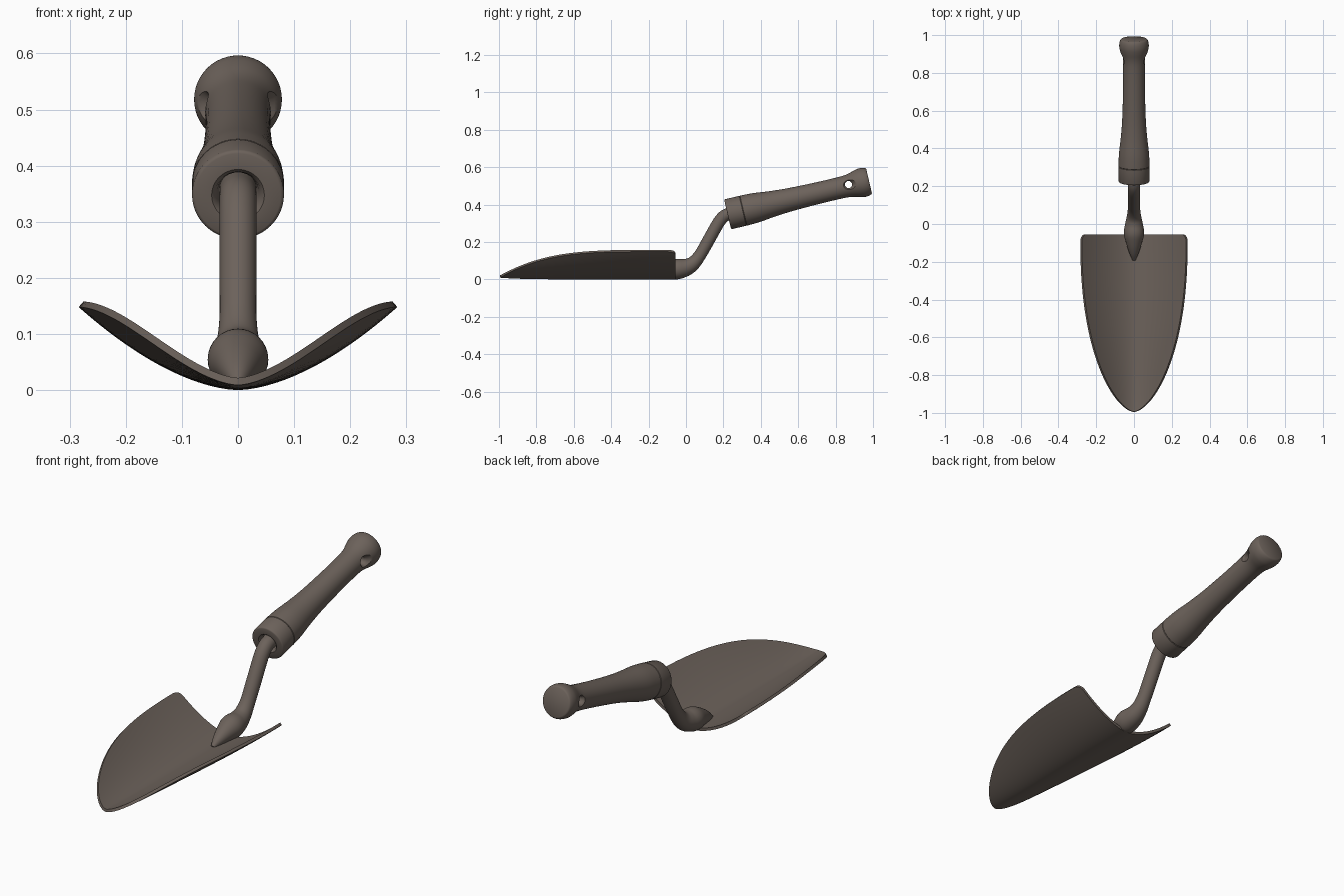
import bpy
import math
from mathutils import Matrix, Vector

if "Cube" in bpy.data.objects:
    bpy.data.objects.remove(bpy.data.objects["Cube"], do_unlink=True)

COLOUR = (0.15, 0.122, 0.104, 1.0)
metal = bpy.data.materials.new("warm grey brown")
metal.use_nodes = True
metal.diffuse_color = COLOUR
metal.node_tree.nodes["Principled BSDF"].inputs["Base Color"].default_value = COLOUR


def loft(name, rows, closed=True, caps=True):
    """Skin a list of equal-length point rows."""
    n = len(rows[0])
    verts = [p for row in rows for p in row]
    faces = []
    for r in range(len(rows) - 1):
        for i in range(n if closed else n - 1):
            j = (i + 1) % n
            faces.append((r * n + i, r * n + j, (r + 1) * n + j, (r + 1) * n + i))
    if caps:
        faces.append(tuple(reversed(range(n))))
        faces.append(tuple(range((len(rows) - 1) * n, len(rows) * n)))
    mesh = bpy.data.meshes.new(name)
    mesh.from_pydata(verts, [], faces)
    mesh.materials.append(metal)
    obj = bpy.data.objects.new(name, mesh)
    bpy.context.collection.objects.link(obj)
    return obj


def activate(obj):
    bpy.ops.object.select_all(action="DESELECT")
    obj.select_set(True)
    bpy.context.view_layer.objects.active = obj


def finish(obj, angle=40):
    """Apply modifiers and shade smooth with sharp corners kept."""
    activate(obj)
    for mod in list(obj.modifiers):
        bpy.ops.object.modifier_apply(modifier=mod.name)
    bpy.ops.object.shade_smooth_by_angle(angle=math.radians(angle))


def smooth_points(points, steps=5):
    """Catmull-Rom curve through the points."""
    pts = [Vector(p) for p in points]
    ext = [2 * pts[0] - pts[1]] + pts + [2 * pts[-1] - pts[-2]]
    out = []
    for a, b, c, d in zip(ext, ext[1:], ext[2:], ext[3:]):
        for k in range(steps):
            t = k / steps
            out.append(0.5 * (2 * b + (c - a) * t + (2 * a - 5 * b + 4 * c - d) * t * t
                              + (3 * b - a - 3 * c + d) * t ** 3))
    return out + [pts[-1]]


def circle(radius, z, sides):
    return [Vector((radius * math.cos(2 * math.pi * i / sides),
                    radius * math.sin(2 * math.pi * i / sides), z)) for i in range(sides)]


# Blade: dished sheet that narrows and flattens towards the tip
BACK, TIP, WIDTH, RIM = -0.055, -0.995, 0.284, 0.148
stations = [(BACK, 0.925), (BACK - 0.004, 0.955), (BACK - 0.012, 0.98), (BACK - 0.025, 0.995)]
stations += [(-0.1 + (TIP + 0.1) * math.sin(math.pi / 2 * k / 32), 1.0) for k in range(33)]
rows = []
for y, corner in stations:
    u = min(1.0, max(0.0, (y + 0.1) / (TIP + 0.1)))
    half = WIDTH * corner * max(1 - u ** 2.2, 0.0003) ** 0.6
    rim = RIM * corner ** 1.7 * (1 - u ** 4)
    row = []
    for i in range(33):
        t = i / 16 - 1
        row.append(Vector((half * t, y, rim * abs(t) ** 1.7 + 0.009 * u ** 8)))
    rows.append(row)
blade = loft("blade", rows, closed=False, caps=False)
sheet = blade.modifiers.new("thickness", "SOLIDIFY")
sheet.thickness = 0.013
sheet.offset = 1 if blade.data.polygons[200].normal.z > 0 else -1
finish(blade, 50)

# Shank: flared socket on the blade, cranked up into the handle (y, z, radius)
shank_path = [(-0.19, 0.01, 0.009), (-0.15, 0.027, 0.026), (-0.1, 0.043, 0.042),
              (-0.05, 0.054, 0.054), (0.0, 0.064, 0.047), (0.04, 0.087, 0.038),
              (0.075, 0.13, 0.033), (0.11, 0.19, 0.033), (0.15, 0.262, 0.033),
              (0.18, 0.312, 0.033), (0.21, 0.342, 0.033), (0.25, 0.355, 0.033),
              (0.3, 0.366, 0.033)]
path = smooth_points(shank_path)
rings = []
for i, p in enumerate(path):
    step = path[min(i + 1, len(path) - 1)] - path[max(i - 1, 0)]
    normal = Vector((0, -step.y, step.x)).normalized()
    rings.append([Vector((c.x, p.x, p.y)) + normal * c.y for c in circle(p.z, 0, 32)])
finish(loft("shank", rings))

# Handle: turned profile (distance along the axis, radius)
START, END = Vector((0, 0.2225, 0.3475)), Vector((0, 0.979, 0.526))
axis = (END - START).normalized()
placing = Matrix.Translation(START) @ axis.to_track_quat("Z", "Y").to_matrix().to_4x4()
collar = [(0.05, 0.032), (0.02, 0.037), (0.006, 0.041), (0.0, 0.047), (0.0, 0.076),
          (0.002, 0.08), (0.006, 0.082), (0.083, 0.082), (0.085, 0.08), (0.087, 0.082)]
grip = [(0.1, 0.082), (0.16, 0.079), (0.25, 0.069), (0.35, 0.062), (0.5, 0.058),
        (0.62, 0.058), (0.67, 0.062), (0.71, 0.073), (0.735, 0.078), (0.757, 0.077),
        (0.772, 0.072), (0.777, 0.066)]
profile = collar + [(p.x, p.y) for p in smooth_points([(s, r, 0) for s, r in grip], 4)]
handle = loft("handle", [[placing @ c for c in circle(r, s, 48)] for s, r in profile])

# Hanging hole: countersunk from both sides
hole = [(-0.1, 0.06), (-0.065, 0.034), (-0.054, 0.024), (-0.045, 0.019),
        (0.045, 0.019), (0.054, 0.024), (0.065, 0.034), (0.1, 0.06)]
sideways = Matrix.Translation((0, 0.869, 0.507)) @ Matrix.Rotation(math.pi / 2, 4, "Y")
cutter = loft("hole_cutter", [[sideways @ c for c in circle(r, x, 32)] for x, r in hole])
cutter.hide_render = True
cut = handle.modifiers.new("hanging hole", "BOOLEAN")
cut.operation = "DIFFERENCE"
cut.solver = "EXACT"
cut.object = cutter
finish(handle)
bpy.data.objects.remove(cutter, do_unlink=True)
